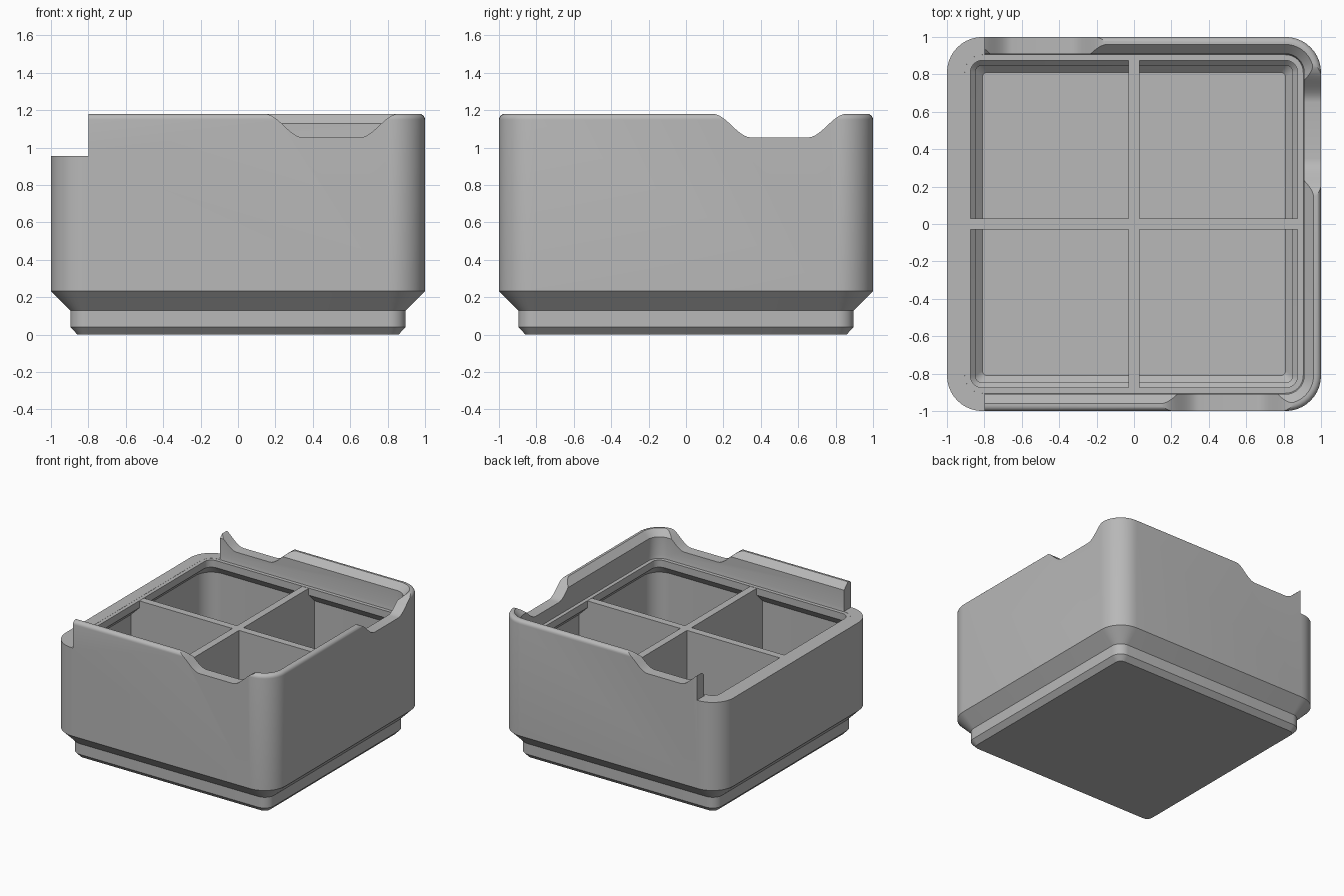
import bpy, bmesh, math
from mathutils import Matrix

cube = bpy.data.objects.get("Cube")
if cube:
    bpy.data.objects.remove(cube, do_unlink=True)

grey = bpy.data.materials.new("plain grey")
grey.use_nodes = True
grey.diffuse_color = (0.48, 0.48, 0.48, 1)
grey.node_tree.nodes["Principled BSDF"].inputs["Base Color"].default_value = (0.48, 0.48, 0.48, 1)


def add_object(name, bm):
    bmesh.ops.recalc_face_normals(bm, faces=bm.faces)
    mesh = bpy.data.meshes.new(name)
    bm.to_mesh(mesh)
    bm.free()
    mesh.materials.append(grey)
    obj = bpy.data.objects.new(name, mesh)
    bpy.context.collection.objects.link(obj)
    return obj


def rounded_square(half, segments=10):
    """Outline of a square whose corner radius shrinks with its inset."""
    r = max(0.19 - (1 - half), 0.025)
    points = []
    for corner in range(4):
        for i in range(segments + 1):
            a = math.pi / 2 * (corner + i / segments)
            sx = 1 if corner in (0, 3) else -1
            sy = 1 if corner in (0, 1) else -1
            points.append((sx * (half - r) + r * math.cos(a), sy * (half - r) + r * math.sin(a)))
    return points


def loft(profile):
    """Skin rounded squares given as (half width, height), capped at both ends."""
    bm = bmesh.new()
    rings = [[bm.verts.new((x, y, z)) for x, y in rounded_square(h)] for h, z in profile]
    for a, b in zip(rings, rings[1:]):
        for i in range(len(a)):
            j = (i + 1) % len(a)
            bm.faces.new((a[i], a[j], b[j], b[i]))
    bm.faces.new(rings[0])
    bm.faces.new(rings[-1])
    return bm


def prism(outline, y0, y1):
    """Extrude an x-z outline along y."""
    bm = bmesh.new()
    front = [bm.verts.new((x, y0, z)) for x, z in outline]
    back = [bm.verts.new((x, y1, z)) for x, z in outline]
    bm.faces.new(front)
    bm.faces.new(back)
    for i in range(len(front)):
        j = (i + 1) % len(front)
        bm.faces.new((front[i], front[j], back[j], back[i]))
    return bm


def cut(target, cutter):
    mod = target.modifiers.new("cut", 'BOOLEAN')
    mod.operation = 'DIFFERENCE'
    mod.solver = 'EXACT'
    mod.object = cutter
    bpy.context.view_layer.objects.active = target
    bpy.ops.object.modifier_apply(modifier=mod.name)
    bpy.data.objects.remove(cutter, do_unlink=True)


# Box shell: stepped foot, outer wall, stacking lip, then down the inside to the floor
RIM = 0.955
TOP = 1.18
foot = [(0.858, 0), (0.896, 0.04), (0.896, 0.128), (1, 0.232)]
lip_round = [(0.97 + 0.03 * math.cos(a), TOP - 0.03 + 0.03 * math.sin(a))
             for a in (math.pi / 2 * i / 5 for i in range(6))]
lip_inside = [(0.96, TOP), (0.91, 1.13), (0.91, 0.985), (0.905, RIM), (0.875, RIM)]
cavity = [(0.875, 0.897), (0.952, 0.82), (0.952, 0.277), (0.848, 0.173), (0.848, 0.087), (0.81, 0.049)]
box = add_object("box_shell", loft(foot + lip_round + lip_inside + cavity))

# Open side: the lip stops short of one wall
open_side = [(-1.2, RIM + 0.001), (-0.8, RIM + 0.001), (-0.8, 1.4), (-1.2, 1.4)]
cut(box, add_object("open_side_cutter", prism(open_side, -1.2, 1.2)))

# Finger notches in the lip, one on each of the three lipped sides
steps = 12
slope = [(0.14 + 0.21 * i / steps, 1.1175 + 0.0635 * math.cos(math.pi * i / steps))
         for i in range(steps + 1)]
notch = [(0.14, 1.4)] + slope + [(1 - x, z) for x, z in reversed(slope)] + [(0.86, 1.4)]
for turn in range(3):
    bm = prism(notch, -1.2, -0.85)
    bmesh.ops.transform(bm, matrix=Matrix.Rotation(turn * math.pi / 2, 4, 'Z'), verts=bm.verts)
    cut(box, add_object("notch_cutter", bm))

# Crossed dividers, tucked into the walls
side = [(0.83, 0.04), (0.865, 0.08), (0.865, 0.17), (0.97, 0.28), (0.97, 0.82), (0.885, 0.9), (0.885, 0.953)]
outline = side + [(-x, z) for x, z in reversed(side)]
parts = [box]
for name, angle in (("long_divider", 0), ("cross_divider", math.pi / 2)):
    bm = prism(outline, -0.03, 0.03)
    bmesh.ops.transform(bm, matrix=Matrix.Rotation(angle, 4, 'Z'), verts=bm.verts)
    parts.append(add_object(name, bm))

# Smooth round corners, keep hard edges
bpy.ops.object.select_all(action='DESELECT')
for obj in parts:
    obj.select_set(True)
bpy.context.view_layer.objects.active = box
bpy.ops.object.shade_smooth_by_angle(angle=math.radians(30))
